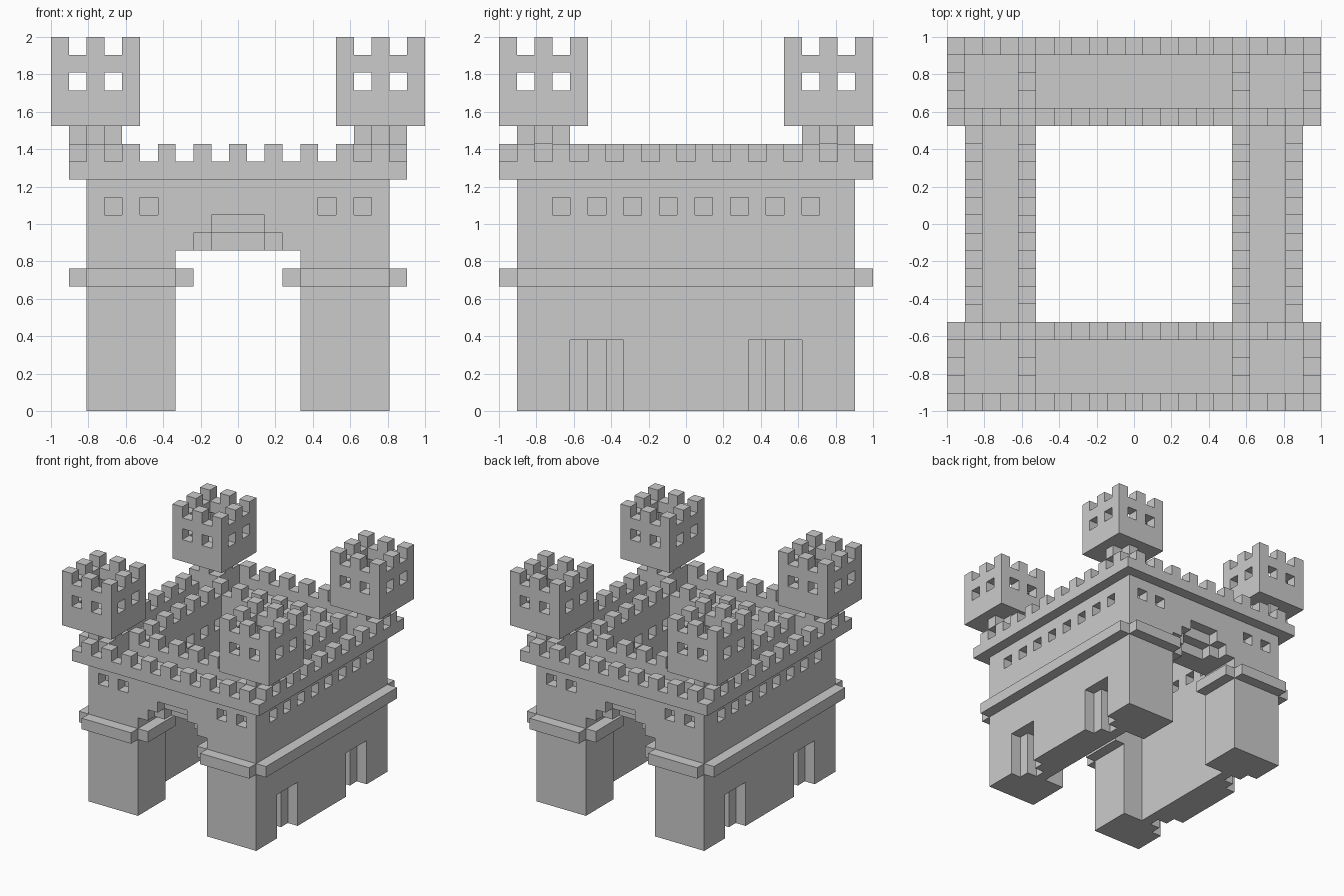
import bpy, bmesh, math
from itertools import product

if "Cube" in bpy.data.objects:
    bpy.data.objects.remove(bpy.data.objects["Cube"])

U = 2 / 21  # one block; the model fits a 21 x 21 x 21 block grid


def block(x0, x1, y0, y1, z0, z1):
    """Blocks of a box, mirrored left/right and front/back."""
    out = set()
    for i, j, k in product(range(x0, x1), range(y0, y1), range(z0, z1)):
        out |= {(i, j, k), (20 - i, j, k), (i, 20 - j, k), (20 - i, 20 - j, k)}
    return out


def build(name, cells):
    """Skin the outside of a group of blocks and merge flat areas."""
    bm = bmesh.new()
    verts = {}

    def vert(p):
        if p not in verts:
            verts[p] = bm.verts.new(((p[0] - 10.5) * U, (p[1] - 10.5) * U, p[2] * U))
        return verts[p]

    for c in sorted(cells):
        for axis, side in product(range(3), (0, 1)):
            n = list(c)
            n[axis] += 2 * side - 1
            if tuple(n) in cells:
                continue
            a, b = (axis + 1) % 3, (axis + 2) % 3
            corners = []
            for da, db in ((0, 0), (1, 0), (1, 1), (0, 1)):
                p = list(c)
                p[axis] += side
                p[a] += da
                p[b] += db
                corners.append(vert(tuple(p)))
            bm.faces.new(corners if side else corners[::-1])
    bmesh.ops.dissolve_limit(bm, angle_limit=math.radians(1),
                             verts=bm.verts[:], edges=bm.edges[:])
    mesh = bpy.data.meshes.new(name)
    bm.to_mesh(mesh)
    bm.free()
    obj = bpy.data.objects.new(name, mesh)
    bpy.context.collection.objects.link(obj)
    return obj


# Main walls around an open courtyard
walls = block(2, 19, 1, 20, 0, 13) - block(5, 16, 5, 16, 0, 13)
# Gateway through front and back, with a stepped arch recess
walls -= block(7, 14, 0, 5, 0, 9)
walls -= block(8, 13, 1, 2, 9, 10) | block(9, 12, 1, 2, 10, 11)
walls -= block(9, 12, 2, 3, 9, 10)
# Stepped blind doors in the side walls
walls -= block(2, 3, 4, 7, 0, 4) | block(3, 4, 5, 6, 0, 4)
# Window recesses: sides outside and inside, then front and back
for j in range(3, 18, 2):
    walls -= block(2, 3, j, j + 1, 11, 12)
    if 5 <= j <= 15:
        walls -= block(4, 5, j, j + 1, 11, 12)
for i in (3, 5):
    walls -= block(i, i + 1, 1, 2, 11, 12)
build("castle_walls", walls)

# String course around the walls and into the gateway
build("wall_ledge", block(2, 7, 0, 1, 7, 8) | block(1, 2, 1, 20, 7, 8)
      | block(7, 8, 1, 5, 7, 8))

# Parapets on both edges of the walkway, with merlons
outer = block(1, 20, 0, 21, 13, 14) - block(2, 19, 1, 20, 13, 14)
for i in range(2, 19, 2):
    outer |= block(i, i + 1, 0, 1, 14, 15)
for j in range(1, 20, 2):
    outer |= block(1, 2, j, j + 1, 14, 15)
build("outer_parapet", outer)
inner = block(4, 17, 4, 17, 13, 14) - block(5, 16, 5, 16, 13, 14)
for i in range(4, 17, 2):
    inner |= block(i, i + 1, 4, 5, 14, 15) | block(4, 5, i, i + 1, 14, 15)
build("inner_parapet", inner)

# Tower supports: square base and cross-shaped neck
build("tower_necks", block(2, 4, 1, 4, 13, 15) | block(2, 3, 1, 4, 15, 16)
      | block(1, 4, 2, 3, 15, 16))

# Hollow corner towers with windows and battlements
towers = block(0, 5, 0, 5, 16, 21) - block(1, 4, 1, 4, 17, 21)
for i in (1, 3):
    for z in (18, 20):
        towers -= block(i, i + 1, 0, 5, z, z + 1) | block(0, 5, i, i + 1, z, z + 1)
build("corner_towers", towers)
